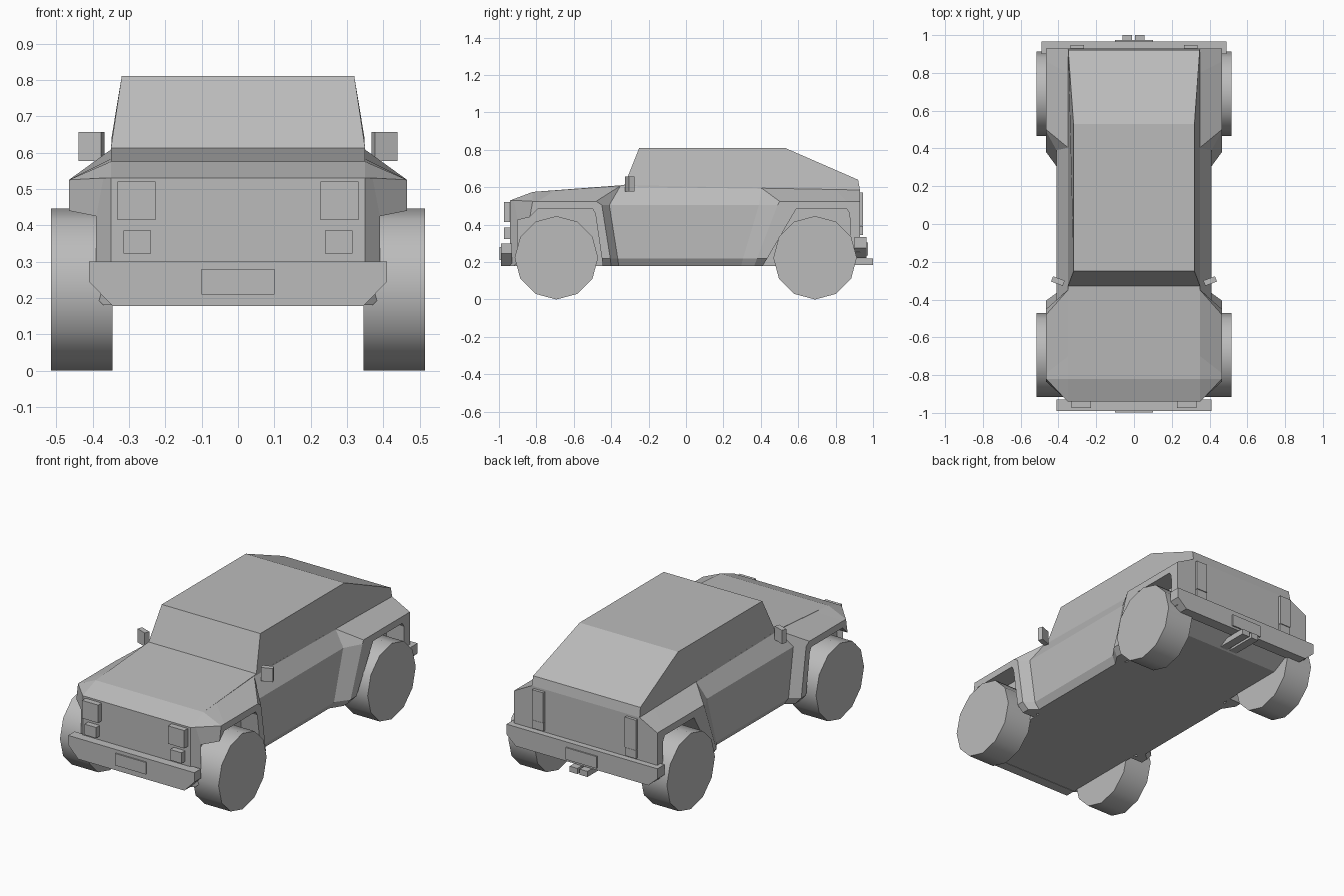
import bpy, bmesh, math
from mathutils import Matrix

old = bpy.data.objects.get("Cube")
if old:
    bpy.data.objects.remove(old, do_unlink=True)

GREY = (0.5, 0.5, 0.5, 1)
mat = bpy.data.materials.new("plain_grey")
mat.use_nodes = True
mat.diffuse_color = GREY
mat.node_tree.nodes["Principled BSDF"].inputs["Base Color"].default_value = GREY


def finish(name, bm, mirror=False):
    """Turn a bmesh into a named object, optionally mirrored in x."""
    bmesh.ops.recalc_face_normals(bm, faces=bm.faces)
    me = bpy.data.meshes.new(name)
    bm.to_mesh(me)
    bm.free()
    me.materials.append(mat)
    ob = bpy.data.objects.new(name, me)
    bpy.context.collection.objects.link(ob)
    if mirror:
        ob.modifiers.new("Mirror", 'MIRROR').use_axis[0] = True
    return ob


def box(name, x, y, z, mirror=False, turn=0):
    """Box from (min, max) ranges, turned about its own upright axis."""
    bm = bmesh.new()
    mid = [(a + b) / 2 for a, b in (x, y, z)]
    size = [b - a for a, b in (x, y, z)]
    m = Matrix.Translation(mid) @ Matrix.Rotation(turn, 4, 'Z') @ Matrix.Diagonal((*size, 1))
    bmesh.ops.create_cube(bm, size=1, matrix=m)
    return finish(name, bm, mirror)


def prism(name, bottom, top):
    """Solid between two matching outlines."""
    bm = bmesh.new()
    a = [bm.verts.new(p) for p in bottom]
    b = [bm.verts.new(p) for p in top]
    bm.faces.new(a)
    bm.faces.new(b)
    for i in range(len(a)):
        j = (i + 1) % len(a)
        bm.faces.new((a[i], a[j], b[j], b[i]))
    return finish(name, bm)


def loft(name, stations, caps=True):
    """Skin over successive cross-sections, mirrored to both sides."""
    bm = bmesh.new()
    rows = [[bm.verts.new(p) for p in s] for s in stations]
    for r, s in zip(rows, rows[1:]):
        for i in range(len(r) - 1):
            bm.faces.new((r[i], r[i + 1], s[i + 1], s[i]))
    if caps:
        bm.faces.new(rows[0])
        bm.faces.new(rows[-1])
    return finish(name, bm, True)


def sides(profile, half):
    return [[(s * half, y, z) for y, z in profile] for s in (-1, 1)]


# Central tub with the bonnet on top
prism("body_core", *sides([(-.94, .18), (-.94, .53), (-.82, .575), (-.33, .612),
                           (.93, .585), (.93, .25), (.8, .18)], .35))

# Cabin, narrowing towards the roof
cabin = [(.35, -.33, .61), (.32, -.25, .81), (.32, .53, .81), (.348, .92, .64), (.35, .93, .585)]
prism("cabin", cabin, [(-x, y, z) for x, y, z in cabin])

# Door panels: shoulder, door and sill
loft("door_panel", [
    [(.35, -.4, .605), (.41, -.42, .505), (.41, -.4, .22), (.385, -.4, .18), (.3, -.4, .18)],
    [(.35, .5, .59), (.41, .48, .505), (.41, .37, .22), (.385, .35, .18), (.3, .35, .18)]])


def flare(name, stations):
    """Fender: body edge, outer crease, arch lip, then the wheel well lining."""
    loft(name, [[b, c, l, (.34, l[1], l[2])] for b, c, l in stations])


flare("front_fender", [
    ((.35, -.94, .18), (.37, -.92, .18), (.39, -.9, .2)),
    ((.35, -.94, .53), (.37, -.92, .53), (.39, -.9, .425)),
    ((.35, -.82, .575), (.465, -.82, .525), (.465, -.835, .44)),
    ((.35, -.7, .583), (.465, -.79, .525), (.465, -.79, .485)),
    ((.35, -.35, .608), (.465, -.48, .525), (.465, -.5, .485)),
    ((.41, -.41, .505), (.465, -.45, .505), (.465, -.485, .46)),
    ((.41, -.365, .22), (.465, -.405, .22), (.465, -.45, .22)),
    ((.385, -.36, .18), (.43, -.4, .18), (.43, -.445, .18))])

flare("rear_fender", [
    ((.385, .295, .18), (.43, .365, .18), (.43, .41, .18)),
    ((.41, .305, .22), (.465, .38, .22), (.465, .435, .22)),
    ((.41, .39, .505), (.465, .49, .505), (.465, .575, .46)),
    ((.35, .405, .595), (.465, .5, .525), (.465, .59, .485)),
    ((.35, .8, .588), (.465, .86, .525), (.465, .86, .485)),
    ((.35, .93, .585), (.465, .93, .525), (.465, .875, .46)),
    ((.35, .93, .25), (.465, .93, .25), (.465, .88, .25))])


def bumper(name, half, low_half, z0, z1, z2, y0, y1):
    outline = [(low_half, z0), (half, z1), (half, z2), (-half, z2), (-half, z1), (-low_half, z0)]
    prism(name, *[[(x, y, z) for x, z in outline] for y in (y0, y1)])


# Bumpers with cut lower corners, number plates and tow hooks
bumper("front_bumper", .41, .345, .178, .245, .3, -.99, -.93)
bumper("rear_bumper", .49, .43, .222, .275, .335, .9, .965)
box("front_plate", (-.1, .1), (-.998, -.988), (.21, .28))
box("rear_plate", (-.1, .1), (.963, .973), (.235, .305))
box("tow_hook_right", (-.06, -.01), (.78, 1), (.185, .218))
box("tow_hook_left", (.005, .055), (.78, 1), (.185, .218))

# Lamps and mirrors
box("headlamp", (.227, .332), (-.973, -.935), (.415, .52), True)
box("fog_lamp", (.24, .315), (-.973, -.935), (.322, .385), True)
box("tail_lamp", (.265, .337), (.92, .947), (.395, .572), True)
box("reverse_lamp", (.265, .337), (.92, .945), (.345, .393), True)
box("wing_mirror", (.37, .436), (-.317, -.287), (.577, .657), True, math.radians(20))

# Twelve-sided wheels with smooth treads and flat sides
for end, y in (("front", -.693), ("rear", .69)):
    for side, s in (("left", 1), ("right", -1)):
        bm = bmesh.new()
        m = Matrix.Translation((s * .43, y, .223)) @ Matrix.Rotation(math.pi / 2, 4, 'Y')
        bmesh.ops.create_cone(bm, cap_ends=True, segments=12, radius1=.223, radius2=.223,
                              depth=.17, matrix=m)
        wheel = finish(f"{end}_{side}_wheel", bm)
        bpy.ops.object.select_all(action='DESELECT')
        wheel.select_set(True)
        bpy.context.view_layer.objects.active = wheel
        bpy.ops.object.shade_smooth_by_angle(angle=math.radians(40))
